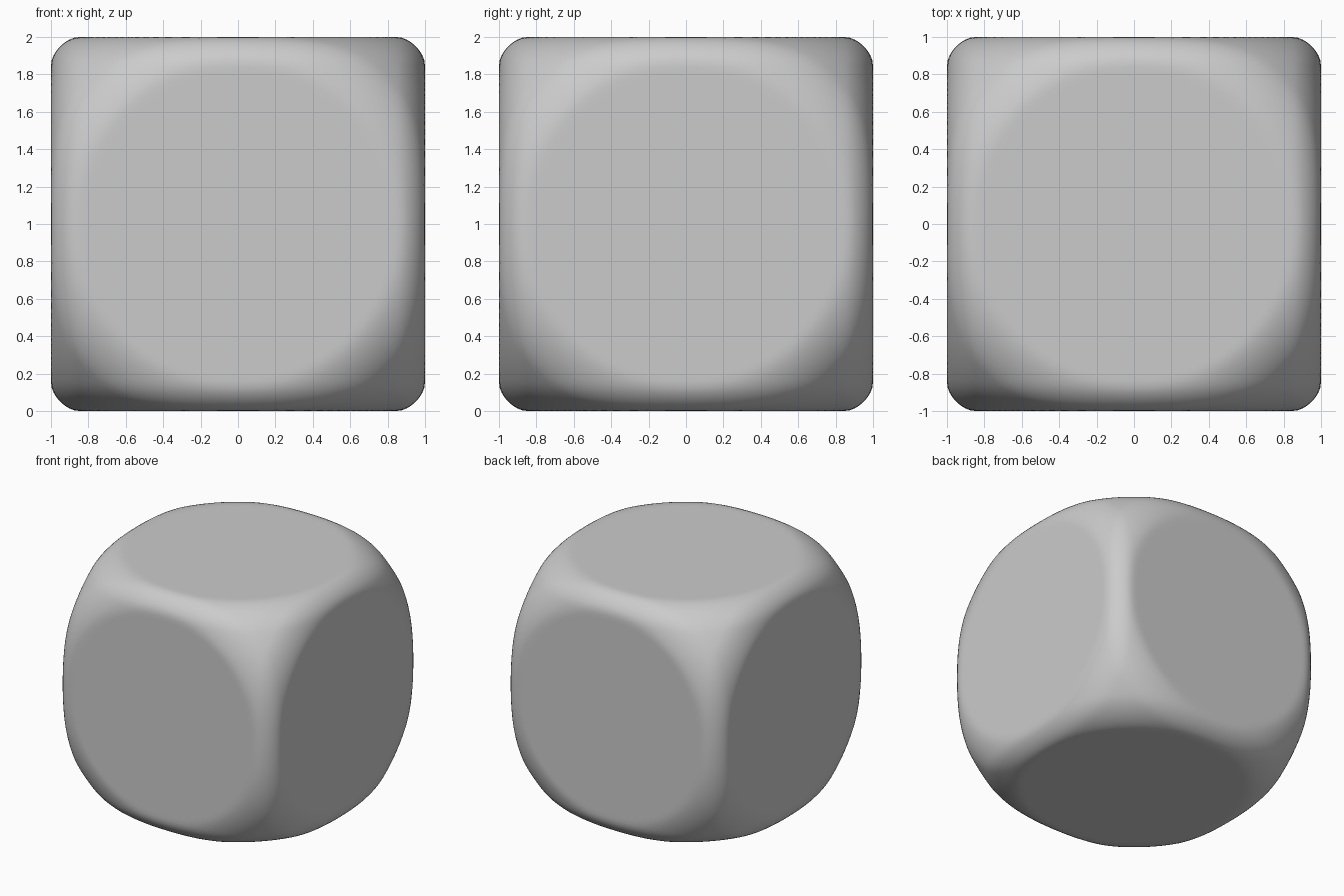
import bpy, bmesh, math
from mathutils import Vector

if "Cube" in bpy.data.objects:
    bpy.data.objects.remove(bpy.data.objects["Cube"])

FLAT_R = 0.85                        # radius of the flat disc on every face
FILLET = 0.15                        # edge rounding
CORNER_R = 1.408                     # distance from centre to the blunt corners
INNER_R = math.hypot(1.0, FLAT_R)    # sphere through the disc rims


def excess(d, t):
    """Soft intersection of a cube and a sphere; below 1 is inside."""
    s = sum(max(abs(c) * t - 1 + FILLET, 0) ** 2 for c in d) / FILLET ** 2
    return s + (max(t - INNER_R, 0) / (CORNER_R - INNER_R)) ** 2


def surface_point(d):
    lo, hi = 0.9, 1.5
    for _ in range(24):
        mid = (lo + hi) / 2
        if excess(d, mid) < 1:
            lo = mid
        else:
            hi = mid
    return d * lo


# Die body: gridded cube pushed onto the rounded surface
bm = bmesh.new()
bmesh.ops.create_cube(bm, size=2)
bmesh.ops.subdivide_edges(bm, edges=bm.edges[:], cuts=71, use_grid_fill=True)
for v in bm.verts:
    d = Vector([math.tan(c * math.pi / 4) for c in v.co]).normalized()
    v.co = surface_point(d) + Vector((0, 0, 1))
for f in bm.faces:
    f.smooth = True
mesh = bpy.data.meshes.new("die_body")
bm.to_mesh(mesh)
bm.free()
body = bpy.data.objects.new("die_body", mesh)
bpy.context.collection.objects.link(body)
